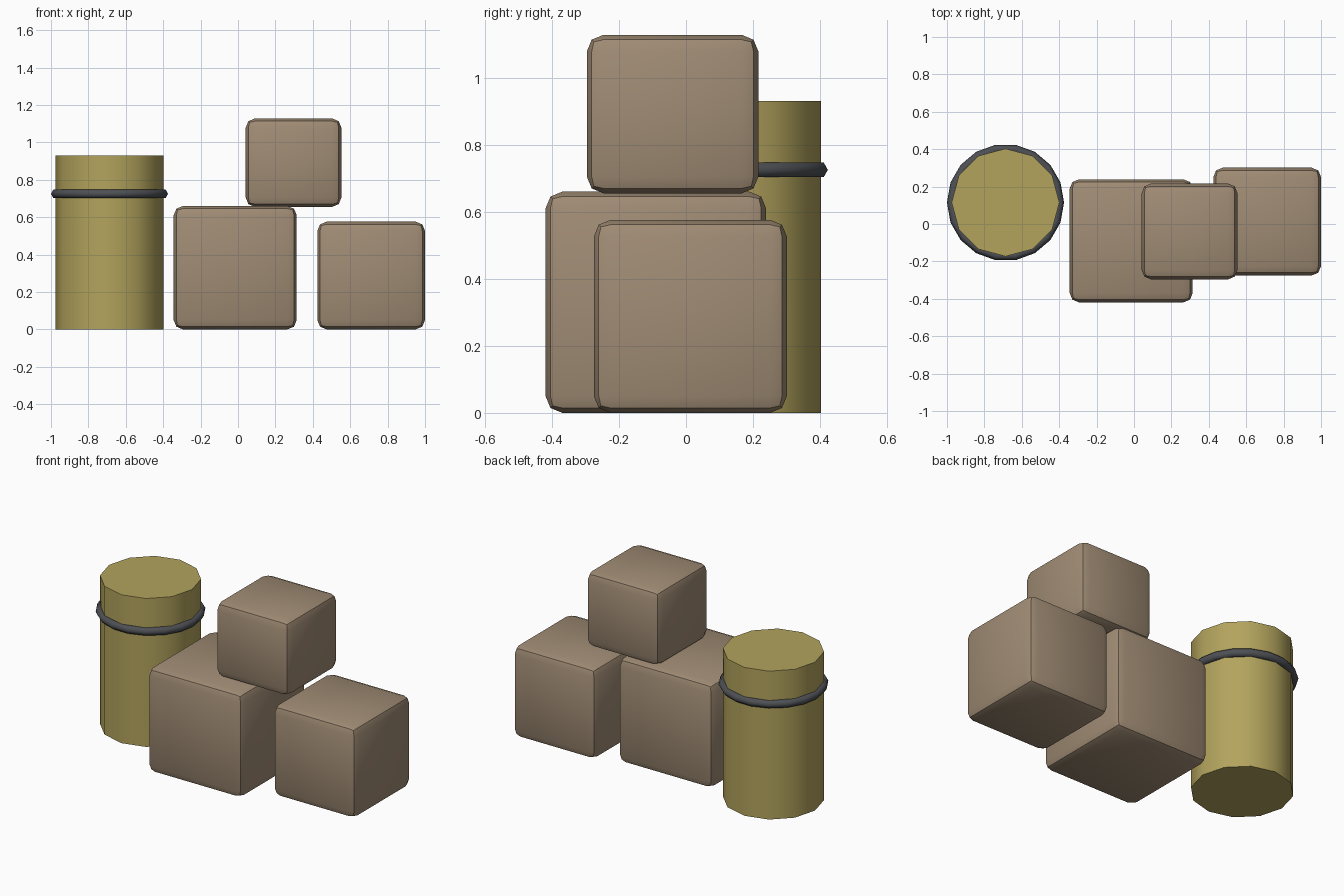
import bpy
from math import radians

if "Cube" in bpy.data.objects:
    bpy.data.objects.remove(bpy.data.objects["Cube"])


def material(name, rgb):
    m = bpy.data.materials.new(name)
    m.diffuse_color = (*rgb, 1)
    m.use_nodes = True
    m.node_tree.nodes["Principled BSDF"].inputs["Base Color"].default_value = m.diffuse_color
    return m


WOOD = material("brown", (0.35, 0.26, 0.175))
OLIVE = material("olive", (0.45, 0.37, 0.11))
IRON = material("dark_grey", (0.075, 0.08, 0.09))


def finish(name, mat, angle):
    ob = bpy.context.object
    ob.name = name
    ob.data.materials.append(mat)
    bpy.ops.object.shade_smooth_by_angle(angle=radians(angle))
    return ob


# Crate: box standing on z, rounded by a two-segment bevel
def crate(name, x, y, z, width, height):
    bpy.ops.mesh.primitive_cube_add(size=1, location=(x, y, z + height / 2))
    ob = bpy.context.object
    ob.scale = (width, width, height)
    bpy.ops.object.transform_apply(location=False, rotation=False, scale=True)
    bev = ob.modifiers.new("rounded_edges", 'BEVEL')
    bev.width = 0.05
    bev.segments = 2
    bpy.ops.object.modifier_apply(modifier=bev.name)
    return finish(name, WOOD, 35)


crate("large_crate", -0.015, -0.09, 0, 0.658, 0.66)
crate("side_crate", 0.712, 0.013, 0, 0.576, 0.576)
crate("top_crate", 0.297, -0.04, 0.655, 0.512, 0.473)

# Twelve-sided barrel
BX, BY = -0.687, 0.115
bpy.ops.mesh.primitive_cylinder_add(vertices=12, radius=0.288, depth=0.93,
                                    location=(BX, BY, 0.465))
finish("barrel", OLIVE, 35)

# Metal hoop near the top of the barrel
bpy.ops.mesh.primitive_torus_add(major_segments=18, minor_segments=6,
                                 major_radius=0.288, minor_radius=0.025,
                                 location=(BX, BY, 0.725))
finish("barrel_hoop", IRON, 80)
